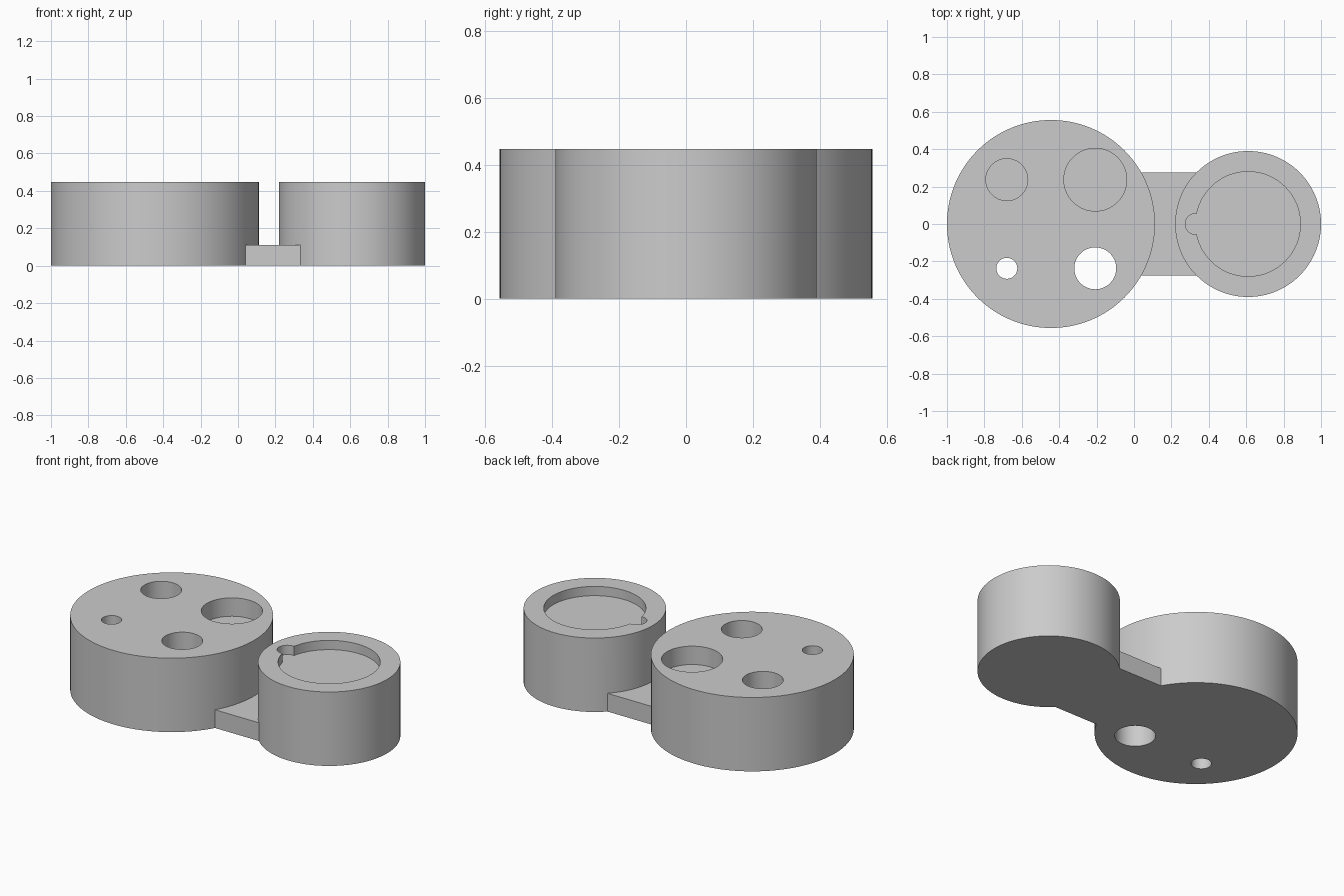
import bpy

cube = bpy.data.objects.get("Cube")
if cube:
    bpy.data.objects.remove(cube, do_unlink=True)

HEIGHT = 0.447
BIG_X, BIG_R = -0.444, 0.556
SMALL_X, SMALL_R = 0.61, 0.39

grey = bpy.data.materials.new("light grey")
grey.use_nodes = True
colour = (0.6, 0.6, 0.6, 1)
grey.diffuse_color = colour
grey.node_tree.nodes["Principled BSDF"].inputs["Base Color"].default_value = colour


def cylinder(name, x, y, radius, bottom, top, sides=96):
    bpy.ops.mesh.primitive_cylinder_add(
        vertices=sides, radius=radius, depth=top - bottom,
        location=(x, y, (bottom + top) / 2))
    obj = bpy.context.object
    obj.name = name
    obj.data.materials.append(grey)
    return obj


def combine(target, tool, operation):
    """Apply a boolean and discard the tool object."""
    tool.hide_render = True
    mod = target.modifiers.new(operation.lower(), "BOOLEAN")
    mod.operation = operation
    mod.solver = "EXACT"
    mod.object = tool
    bpy.ops.object.select_all(action="DESELECT")
    bpy.context.view_layer.objects.active = target
    target.select_set(True)
    bpy.ops.object.modifier_apply(modifier=mod.name)
    bpy.data.objects.remove(tool, do_unlink=True)


# Two drums joined by a low bridge
holder = cylinder("twin_drum_holder", BIG_X, 0, BIG_R, 0, HEIGHT, 128)
bpy.ops.mesh.primitive_cube_add(size=1, location=(0.2, 0, 0.055))
bridge = bpy.context.object
bridge.name = "bridge"
bridge.scale = (0.5, 0.55, 0.11)
bridge.data.materials.append(grey)
bpy.ops.object.transform_apply(location=False, rotation=False, scale=True)
combine(holder, bridge, "UNION")
combine(holder, cylinder("small_drum", SMALL_X, 0, SMALL_R, 0, HEIGHT, 128), "UNION")

# Holes: x, y, radius, floor height (negative floor goes right through)
holes = {
    "wide_socket": (-0.207, 0.237, 0.168, HEIGHT - 0.111),
    "deep_socket": (-0.68, 0.237, 0.112, HEIGHT - 0.222),
    "through_hole": (-0.207, -0.237, 0.112, -0.1),
    "narrow_through_hole": (-0.68, -0.237, 0.056, -0.1),
    "round_recess": (SMALL_X, 0, 0.28, HEIGHT - 0.056),
    "finger_notch": (0.33, 0, 0.056, HEIGHT - 0.056),
}
for name, (x, y, radius, floor) in holes.items():
    combine(holder, cylinder(name, x, y, radius, floor, HEIGHT + 0.1, 64), "DIFFERENCE")

# Smooth walls with crisp rims
holder.select_set(True)
bpy.context.view_layer.objects.active = holder
bpy.ops.object.shade_smooth_by_angle()
